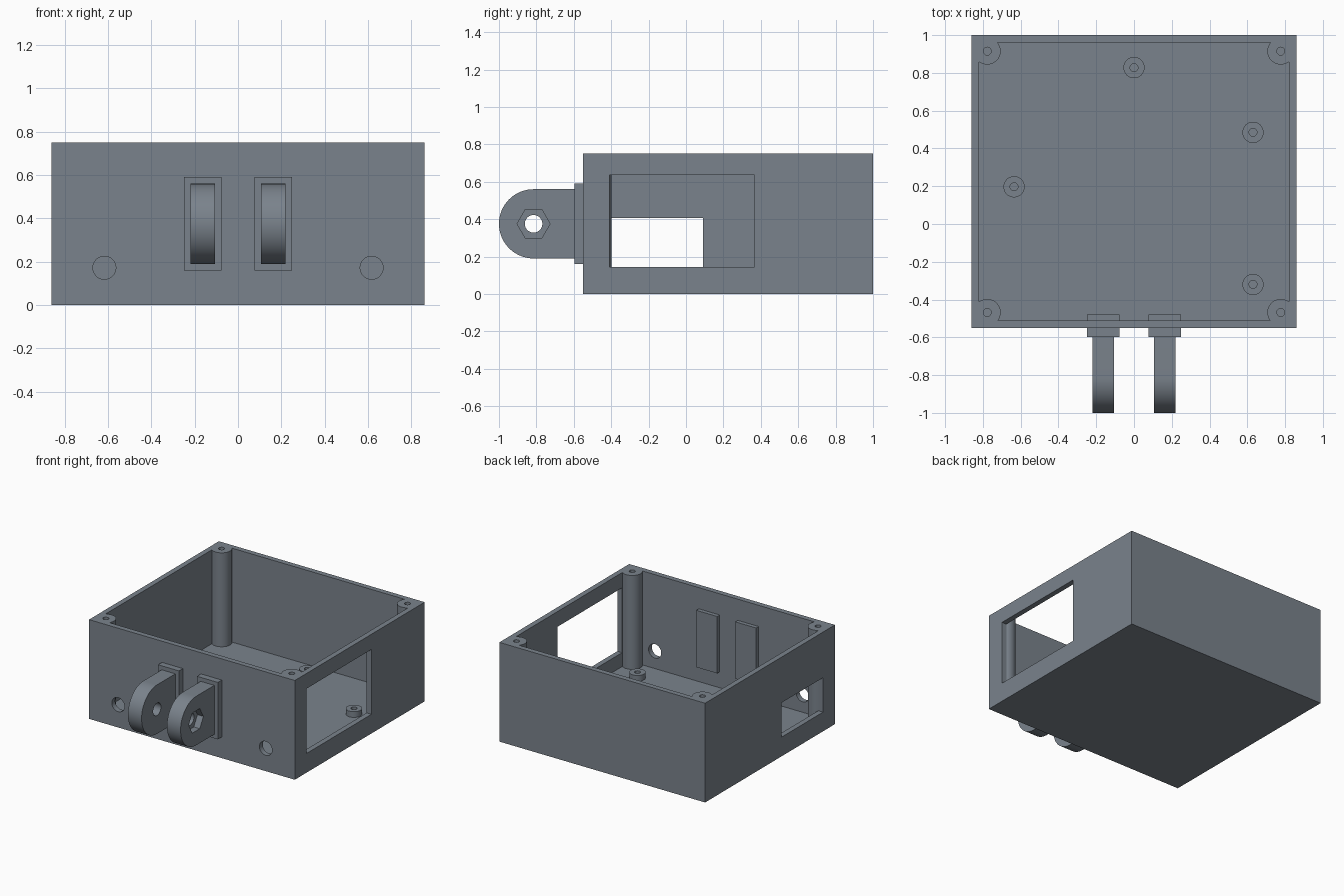
import bpy, bmesh, math
from mathutils import Matrix, Vector

if "Cube" in bpy.data.objects:
    bpy.data.objects.remove(bpy.data.objects["Cube"])

mat = bpy.data.materials.new("slate_grey")
mat.diffuse_color = (0.195, 0.226, 0.262, 1)
mat.use_nodes = True
mat.node_tree.nodes["Principled BSDF"].inputs["Base Color"].default_value = mat.diffuse_color


def add_object(name, bm):
    bmesh.ops.recalc_face_normals(bm, faces=bm.faces)
    mesh = bpy.data.meshes.new(name)
    bm.to_mesh(mesh)
    bm.free()
    mesh.materials.append(mat)
    ob = bpy.data.objects.new(name, mesh)
    bpy.context.collection.objects.link(ob)
    return ob


def box(name, x, y, z):
    """Box from (min, max) pairs."""
    bm = bmesh.new()
    bmesh.ops.create_cube(bm, size=1)
    for v in bm.verts:
        v.co = [(a + b) / 2 + c * (b - a) for c, (a, b) in zip(v.co, (x, y, z))]
    return add_object(name, bm)


def cylinder(name, start, axis, length, radius, sides=48):
    """Cylinder running from start along +axis."""
    turn = {"x": Matrix.Rotation(math.pi / 2, 4, "Y"),
            "y": Matrix.Rotation(-math.pi / 2, 4, "X"),
            "z": Matrix()}[axis]
    bm = bmesh.new()
    bmesh.ops.create_cone(bm, cap_ends=True, segments=sides, radius1=radius,
                          radius2=radius, depth=length,
                          matrix=Matrix.Translation((0, 0, length / 2)))
    bm.transform(Matrix.Translation(start) @ turn)
    return add_object(name, bm)


def cut(target, cutter):
    mod = target.modifiers.new("cut", "BOOLEAN")
    mod.operation, mod.solver, mod.object = "DIFFERENCE", "EXACT", cutter
    bpy.context.view_layer.objects.active = target
    bpy.ops.object.modifier_apply(modifier=mod.name)
    bpy.data.objects.remove(cutter, do_unlink=True)


def smooth(ob):
    bpy.ops.object.select_all(action="DESELECT")
    ob.select_set(True)
    bpy.context.view_layer.objects.active = ob
    bpy.ops.object.shade_smooth_by_angle(angle=math.radians(30))


# Open-topped case; the cavity leaves round screw posts in the corners
H = 0.75
posts = [(x, y) for x in (-0.777, 0.777) for y in (-0.468, 0.915)]
case = box("case", (-0.86, 0.86), (-0.55, 1.0), (0, H))
cavity = box("cavity", (-0.82, 0.82), (-0.51, 0.96), (0.04, 1.0))
for x, y in posts:
    cut(cavity, cylinder("post", (x, y, -0.1), "z", 1.3, 0.071))
cut(case, cavity)
for x, y in posts:
    cut(case, cylinder("screw_hole", (x, y, 0.4), "z", 0.5, 0.021, 24))

# Side windows and front wall holes
cut(case, box("right_window", (0.815, 0.95), (-0.408, 0.365), (0.145, 0.635)))
cut(case, box("left_window", (-0.95, -0.815), (-0.408, 0.09), (0.145, 0.405)))
for x in (-0.617, 0.617):
    cut(case, cylinder("wall_hole", (x, -0.7, 0.172), "y", 0.3, 0.053))
smooth(case)

# Board standoffs on the floor
for x, y in [(0, 0.828), (0.63, 0.485), (-0.635, 0.197), (0.63, -0.32)]:
    standoff = cylinder("standoff", (x, y, 0.03), "z", 0.053, 0.056)
    cut(standoff, cylinder("pilot_hole", (x, y, 0.042), "z", 0.2, 0.021, 24))
    smooth(standoff)

# Mounting lugs, each on a plate that passes through the front wall
R, CY, CZ = 0.185, -0.815, 0.375
for side, cx in (("left", -0.163), ("right", 0.163)):
    box(side + "_lug_plate", (cx - 0.087, cx + 0.087), (-0.597, -0.48), (0.16, 0.59))
    bm = bmesh.new()
    outline = [(-0.59, CZ + R)]
    for i in range(33):
        a = math.pi / 2 + math.pi * i / 32
        outline.append((CY + R * math.cos(a), CZ + R * math.sin(a)))
    outline.append((-0.59, CZ - R))
    face = bm.faces.new([bm.verts.new((cx - 0.057, y, z)) for y, z in outline])
    ext = bmesh.ops.extrude_face_region(bm, geom=[face])["geom"]
    bmesh.ops.translate(bm, vec=Vector((0.114, 0, 0)),
                        verts=[g for g in ext if isinstance(g, bmesh.types.BMVert)])
    lug = add_object(side + "_lug", bm)
    cut(lug, cylinder("bolt_hole", (cx - 0.2, CY, CZ), "x", 0.4, 0.047))
    if side == "right":
        # Hexagonal nut pocket with points facing front and back
        pocket = cylinder("nut_pocket", (0, 0, 0), "x", 0.2, 0.088, 6)
        ys = max(abs(v.co.y) for v in pocket.data.vertices)
        if ys < 0.08:
            pocket.data.transform(Matrix.Rotation(math.pi / 6, 4, "X"))
        pocket.data.transform(Matrix.Translation((cx + 0.007, CY, CZ)))
        cut(lug, pocket)
    smooth(lug)
